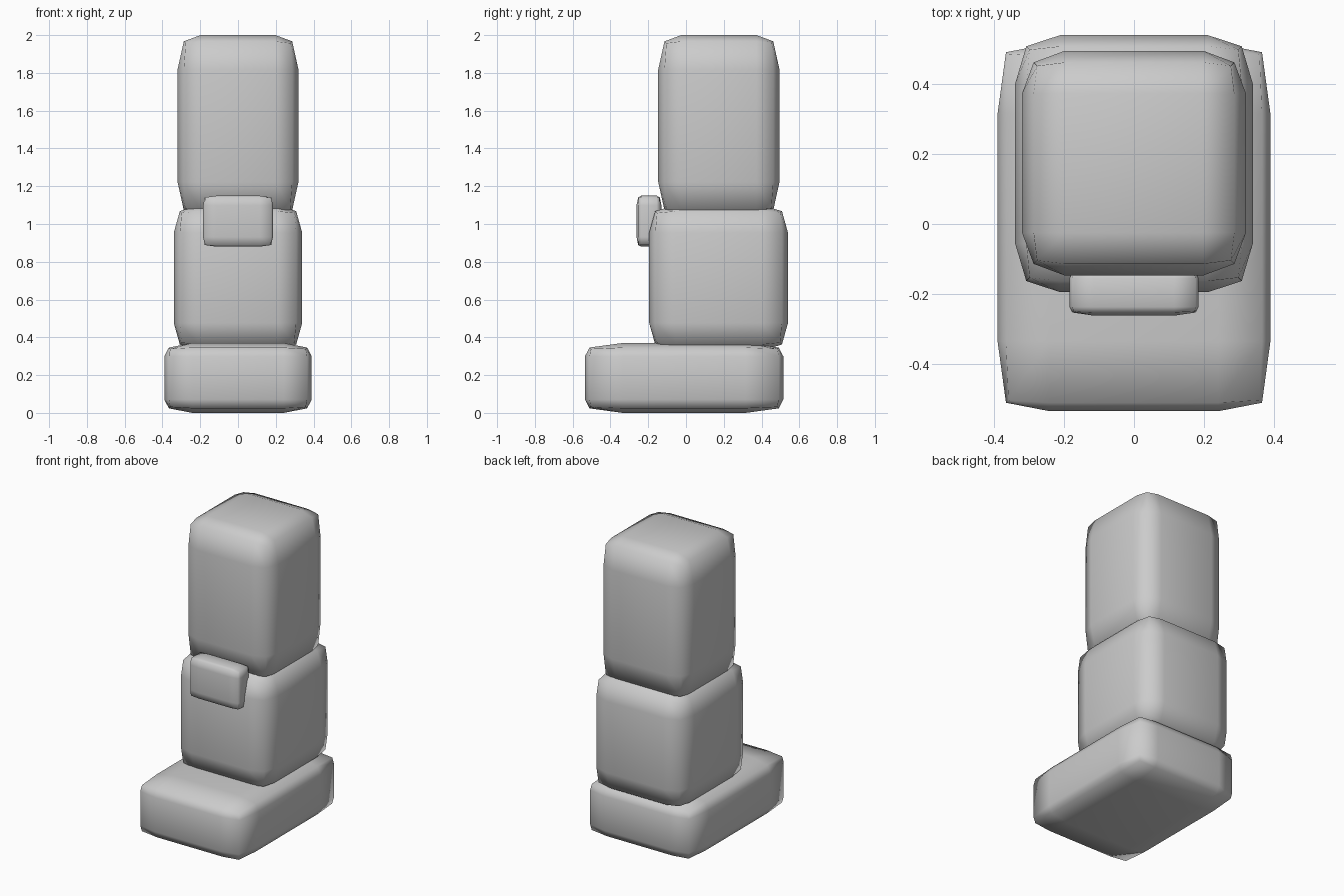
import bpy
import bmesh

cube = bpy.data.objects.get("Cube")
if cube:
    bpy.data.objects.remove(cube, do_unlink=True)

GREY = (0.6, 0.6, 0.6, 1.0)
mat = bpy.data.materials.new("plain grey")
mat.use_nodes = True
mat.diffuse_color = GREY
mat.node_tree.nodes["Principled BSDF"].inputs["Base Color"].default_value = GREY


def soft_box(name, low, high, inset, flat=0.62):
    """Pillow-like box: flat face centres, edges and corners pulled in by inset."""
    bm = bmesh.new()
    bmesh.ops.create_cube(bm, size=2)
    bmesh.ops.subdivide_edges(bm, edges=bm.edges[:], cuts=2, use_grid_fill=True)
    for v in bm.verts:
        outer = [abs(c) > 0.9 for c in v.co]
        pull = {1: 0.0, 2: inset, 3: inset * 1.3}[sum(outer)]
        for i in range(3):
            half = (high[i] - low[i]) / 2
            reach = half - pull if outer[i] else half * flat
            side = 1 if v.co[i] > 0 else -1
            v.co[i] = (low[i] + high[i]) / 2 + side * reach
    for f in bm.faces:
        f.smooth = True
    bmesh.ops.recalc_face_normals(bm, faces=bm.faces[:])
    mesh = bpy.data.meshes.new(name)
    bm.to_mesh(mesh)
    bm.free()
    mesh.materials.append(mat)
    obj = bpy.data.objects.new(name, mesh)
    bpy.context.collection.objects.link(obj)
    return obj


# Three stacked segments, widest at the bottom
soft_box("base_segment", (-0.39, -0.535, 0.0), (0.39, 0.515, 0.37), 0.024)
soft_box("middle_segment", (-0.34, -0.195, 0.33), (0.34, 0.54, 1.10), 0.032)
soft_box("top_segment", (-0.32, -0.147, 1.04), (0.32, 0.495, 2.0), 0.033)

# Small plate on the front, across the upper joint
soft_box("front_plate", (-0.185, -0.262, 0.88), (0.185, -0.13, 1.15), 0.009)
